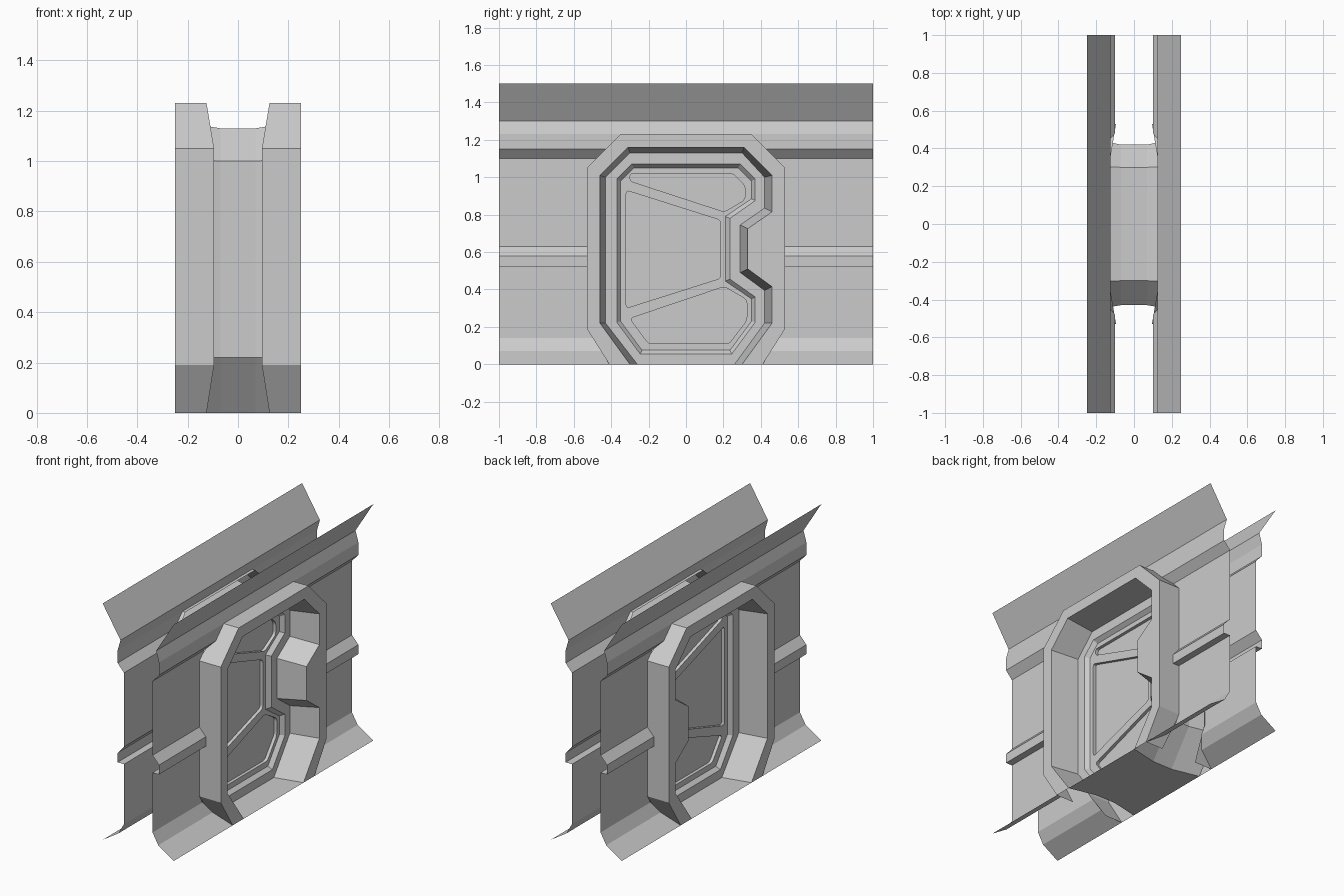
import bpy, bmesh
from mathutils import Vector

if "Cube" in bpy.data.objects:
    bpy.data.objects.remove(bpy.data.objects["Cube"])


def finish(name, verts, faces, mirror_y=False):
    """Mesh from data, mirrored to the opposite side of the corridor wall."""
    me = bpy.data.meshes.new(name)
    me.from_pydata(verts, [], faces)
    me.update()
    ob = bpy.data.objects.new(name, me)
    bpy.context.collection.objects.link(ob)
    m = ob.modifiers.new("mirror", 'MIRROR')
    m.use_axis = (True, mirror_y, False)
    return ob


def strip(name, loops, closed=True, mirror_y=False):
    """Quads between consecutive loops of equal length."""
    n = len(loops[0])
    verts = [v for l in loops for v in l]
    faces = []
    for k in range(len(loops) - 1):
        for i in range(n if closed else n - 1):
            j = (i + 1) % n
            faces.append((k*n + i, k*n + j, (k+1)*n + j, (k+1)*n + i))
    return finish(name, verts, faces, mirror_y)


def at(x, pts):
    return [(x, y, z) for y, z in pts]


def rounded(pts, r=0.025, seg=4):
    """Round the corners of a 2D polygon."""
    out = []
    for i, p in enumerate(pts):
        p = Vector(p)
        a = (Vector(pts[i - 1]) - p).normalized() * r + p
        b = (Vector(pts[(i + 1) % len(pts)]) - p).normalized() * r + p
        for s in range(seg + 1):
            t = s / seg
            out.append(tuple(a*(1-t)**2 + p*2*t*(1-t) + b*t*t))
    return out


# Wall sheets: profile (x, z), ending on the outline of the door frame
def frame_edge(z):
    if z > 1.05:
        return 0.53 - (z - 1.05)
    if z < 0.19:
        return 0.41 + 0.12 * z / 0.19
    return 0.53


wall = [(.145, 1.23), (.145, 1.15), (.1, 1.1), (.1, 1.05), (.1, .63), (.145, .58),
        (.145, .52), (.1, .52), (.1, .19), (.1, .14), (.14, .07), (.25, 0)]
strip("wall_panel", [[(x, frame_edge(z), z) for x, z in wall],
                     [(x, 1, z) for x, z in wall]], False, True)
top = [(.25, 1.5), (.125, 1.3), (.145, 1.23)]
strip("wall_top_flare", [[(x, -1, z) for x, z in top], [(x, 1, z) for x, z in top]], False)

# Door frame: outer octagon and notched opening, both starting at bottom right
outer = [(.41, 0), (.53, .19), (.53, 1.05), (.35, 1.23),
         (-.35, 1.23), (-.53, 1.05), (-.53, .19), (-.41, 0)]
opening = [(.30, 0), (.46, .22), (.46, .415), (.33, .51), (.33, .725), (.46, .815), (.46, 1.01),
           (.31, 1.16), (-.31, 1.16), (-.46, 1.01), (-.46, .22), (-.30, 0)]
recess = [(.26, 0), (.42, .22), (.42, .395), (.29, .49), (.29, .745), (.42, .835), (.42, 1.0),
          (.30, 1.13), (-.30, 1.13), (-.43, 1.0), (-.43, .22), (-.26, 0)]
step = [(.245, .055), (.37, .225), (.37, .36), (.235, .455), (.235, .78), (.37, .875), (.37, .99),
        (.29, 1.07), (-.29, 1.07), (-.37, .99), (-.37, .225), (-.245, .055)]
door = [(.235, .075), (.35, .23), (.35, .35), (.21, .445), (.21, .79), (.35, .885), (.35, .98),
        (.28, 1.05), (-.28, 1.05), (-.35, .98), (-.35, .23), (-.235, .075)]

face = at(.25, outer + opening[::-1])
finish("frame_face", face, [tuple(range(len(face)))])
back = [(.125 if z in (0, 1.23) else .095, y, z) for y, z in outer]
strip("frame_side", [at(.25, outer), back], False)
strip("frame_opening", [at(0, recess), at(.07, recess), at(.25, opening)])
strip("door_surround", [at(.07, recess), at(.07, step), at(.045, door)])

# Door leaf with three recessed rounded panels
panels = [
    [(-.30, 1.02), (.25, 1.02), (.315, .955), (.315, .88), (.205, .815), (-.30, .98)],
    [(-.32, .93), (.185, .77), (.185, .46), (-.32, .30)],
    [(.205, .415), (.325, .345), (.325, .235), (.23, .11), (-.20, .11), (-.30, .245)],
]
panels = [rounded(p, 0.02) for p in panels]
bm = bmesh.new()
edges = []
for pts in [door] + panels:
    vs = [bm.verts.new(v) for v in at(.045, pts)]
    edges += [bm.edges.new((vs[i - 1], vs[i])) for i in range(len(vs))]
bmesh.ops.triangle_fill(bm, use_beauty=True, use_dissolve=False, edges=edges, normal=(1, 0, 0))
leaf = finish("door_leaf", [], [])
bm.to_mesh(leaf.data)
bm.free()
for i, p in enumerate(panels):
    n = len(p)
    faces = [(k, (k+1) % n, n + (k+1) % n, n + k) for k in range(n)]
    finish(f"door_panel_{i + 1}", at(.045, p) + at(.025, p), faces + [tuple(range(n, 2*n))])

# Consistent outward facing
for ob in bpy.context.collection.objects:
    bm = bmesh.new()
    bm.from_mesh(ob.data)
    bm.normal_update()
    total = sum(f.normal.x * f.calc_area() for f in bm.faces)
    if total < 0:
        bmesh.ops.reverse_faces(bm, faces=bm.faces[:])
    bm.to_mesh(ob.data)
    bm.free()
